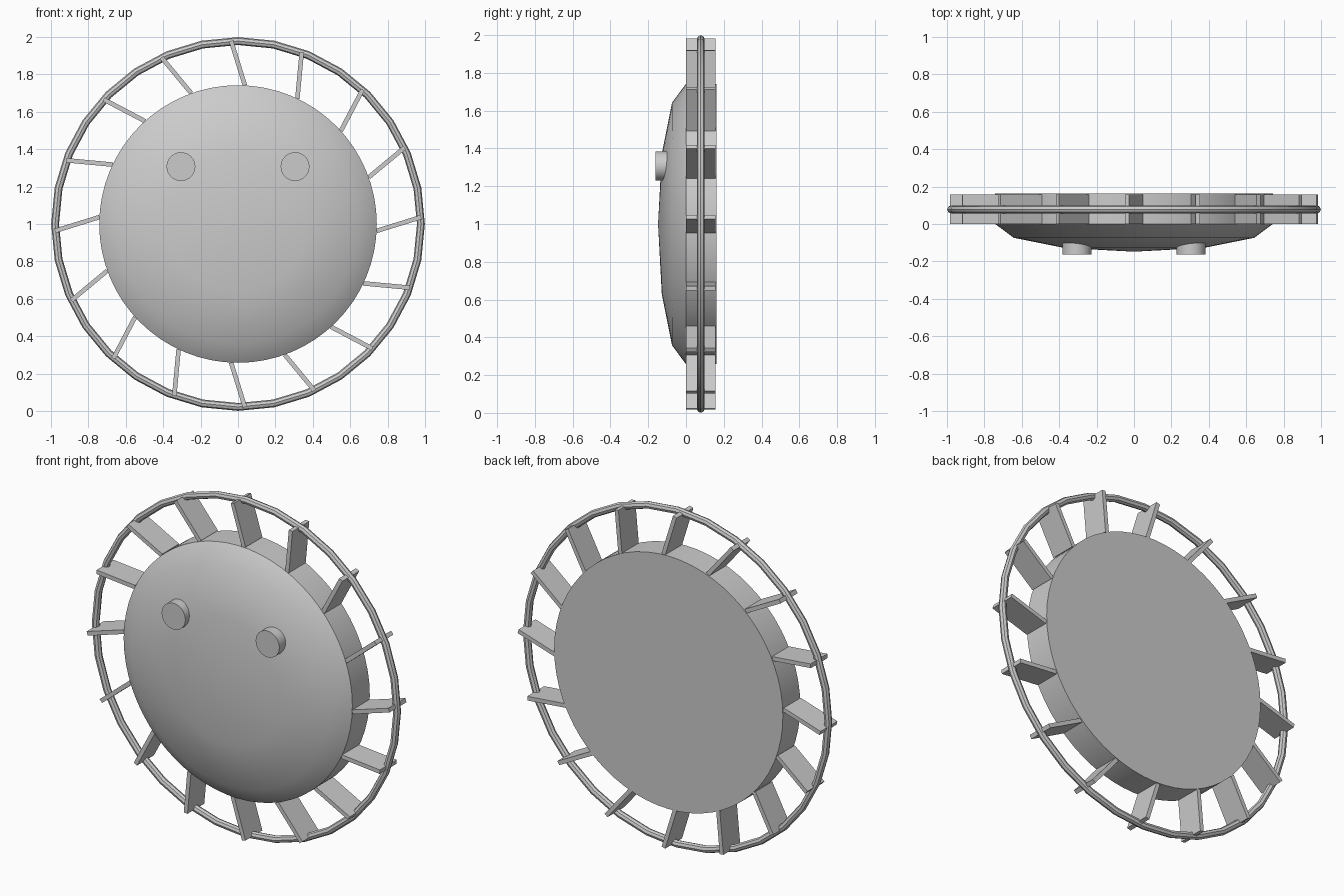
import bpy, bmesh, math

if "Cube" in bpy.data.objects:
    bpy.data.objects.remove(bpy.data.objects["Cube"])

CENTRE_Z = 1.0
HUB_R = 0.742
BACK_Y = 0.162
BLADES = 16

grey = bpy.data.materials.new("light_grey")
grey.diffuse_color = (0.6, 0.6, 0.6, 1)
grey.use_nodes = True
grey.node_tree.nodes["Principled BSDF"].inputs["Base Color"].default_value = grey.diffuse_color


def finish(obj, name, smooth=True):
    obj.name = name
    obj.data.name = name
    obj.data.materials.clear()
    obj.data.materials.append(grey)
    if smooth:
        bpy.ops.object.select_all(action='DESELECT')
        obj.select_set(True)
        bpy.context.view_layer.objects.active = obj
        bpy.ops.object.shade_smooth_by_angle(angle=math.radians(35))
    return obj


def lathe(name, profile, steps, x=0.0, z=CENTRE_Z):
    """Spin (radius, y) points around the y axis."""
    bm = bmesh.new()
    verts = [bm.verts.new((r, y, 0)) for r, y in profile]
    edges = [bm.edges.new(pair) for pair in zip(verts, verts[1:])]
    bmesh.ops.spin(bm, geom=verts + edges, cent=(0, 0, 0), axis=(0, 1, 0),
                   angle=math.tau, steps=steps, use_duplicate=False)
    bmesh.ops.remove_doubles(bm, verts=bm.verts, dist=1e-4)
    bmesh.ops.recalc_face_normals(bm, faces=bm.faces)
    mesh = bpy.data.meshes.new(name)
    bm.to_mesh(mesh)
    bm.free()
    obj = bpy.data.objects.new(name, mesh)
    bpy.context.collection.objects.link(obj)
    obj.location = (x, 0, z)
    return finish(obj, name)


# Drum with a shallow three-band dome on the front
dome = [(HUB_R * math.cos(a), -0.148 * math.sin(a))
        for a in (math.radians(d) for d in (90, 60, 30, 0))]
dome[0] = (0, -0.148)
lathe("domed_hub", dome + [(HUB_R, BACK_Y), (0, BACK_Y)], 64)

# Two round studs on the dome
for side, x in (("left", -0.305), ("right", 0.305)):
    lathe(side + "_stud", [(0, -0.162), (0.077, -0.162), (0.077, -0.06), (0, -0.06)],
          32, x, 1.307)

# Tilted paddle blades around the drum
for i in range(BLADES):
    a = math.tau * i / BLADES
    bpy.ops.mesh.primitive_cube_add(
        size=1, location=(0.86 * math.cos(a), 0.079, CENTRE_Z + 0.86 * math.sin(a)),
        rotation=(0, -(a + 0.3), 0))
    blade = bpy.context.object
    blade.scale = (0.25, 0.156, 0.024)
    finish(blade, f"blade_{i + 1:02d}", smooth=False)

# Outer hoop
bpy.ops.mesh.primitive_torus_add(major_radius=0.978, minor_radius=0.021,
                                 major_segments=32, minor_segments=8,
                                 location=(0, 0.078, CENTRE_Z),
                                 rotation=(math.pi / 2, 0, 0))
hoop = finish(bpy.context.object, "outer_hoop")
bpy.ops.object.shade_smooth_by_angle(angle=math.radians(60))
